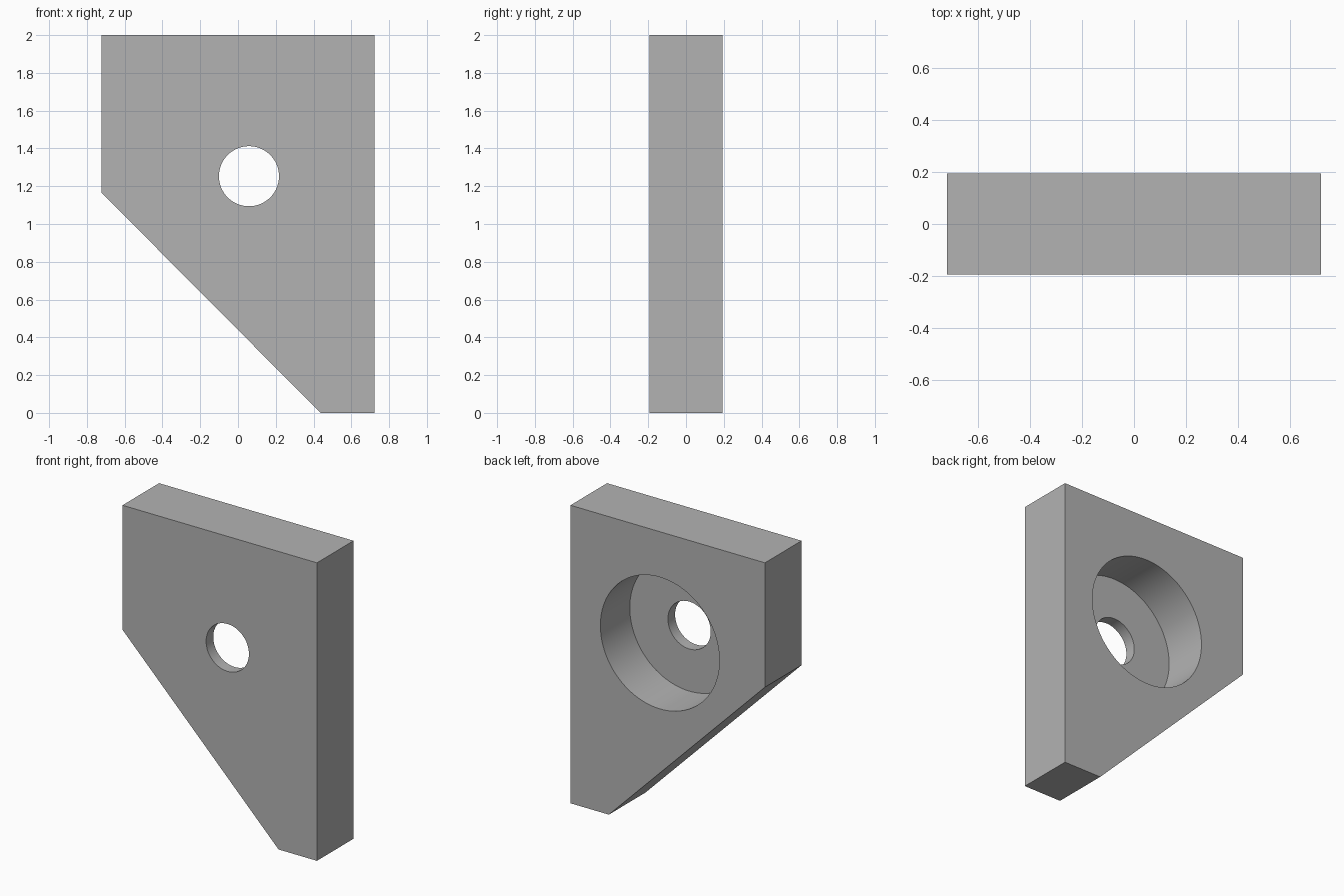
import bpy, bmesh, math

default_cube = bpy.data.objects.get("Cube")
if default_cube:
    bpy.data.objects.remove(default_cube, do_unlink=True)

HALF_DEPTH = 0.194
FLOOR_Y = -0.118          # floor of the counterbore
HOLE_X, HOLE_Z = 0.058, 1.253

# Single grey material
grey = bpy.data.materials.new("plain grey")
grey.use_nodes = True
colour = (0.45, 0.45, 0.45, 1)
grey.diffuse_color = colour
grey.node_tree.nodes["Principled BSDF"].inputs["Base Color"].default_value = colour

# Plate: clipped-corner outline extruded from front to back
outline = [(0.437, 0), (0.722, 0), (0.722, 2), (-0.722, 2), (-0.722, 1.165)]
bm = bmesh.new()
front = bm.faces.new([bm.verts.new((x, -HALF_DEPTH, z)) for x, z in outline])
extruded = bmesh.ops.extrude_face_region(bm, geom=[front])["geom"]
bmesh.ops.translate(bm, vec=(0, 2 * HALF_DEPTH, 0),
                    verts=[v for v in extruded if isinstance(v, bmesh.types.BMVert)])
bmesh.ops.recalc_face_normals(bm, faces=bm.faces)
mesh = bpy.data.meshes.new("bracket_plate")
bm.to_mesh(mesh)
bm.free()
plate = bpy.data.objects.new("bracket_plate", mesh)
bpy.context.collection.objects.link(plate)
mesh.materials.append(grey)


def bore(name, radius, y_start, y_end):
    """Cut a round bore along y through the plate."""
    bpy.ops.mesh.primitive_cylinder_add(
        vertices=96, radius=radius, depth=y_end - y_start,
        location=(HOLE_X, (y_start + y_end) / 2, HOLE_Z),
        rotation=(math.pi / 2, 0, 0))
    cutter = bpy.context.object
    cutter.name = name
    cutter.hide_render = True
    cutter.data.materials.append(grey)
    bpy.context.view_layer.objects.active = plate
    cut = plate.modifiers.new(name, "BOOLEAN")
    cut.operation = "DIFFERENCE"
    cut.solver = "EXACT"
    cut.object = cutter
    bpy.ops.object.modifier_apply(modifier=cut.name)
    bpy.data.objects.remove(cutter, do_unlink=True)


# Wide counterbore from the back, then the through hole
bore("counterbore_cutter", 0.442, FLOOR_Y, 0.5)
bore("through_hole_cutter", 0.159, -0.5, 0.5)

# Smooth bore walls, crisp edges
bpy.ops.object.select_all(action="DESELECT")
plate.select_set(True)
bpy.context.view_layer.objects.active = plate
bpy.ops.object.shade_smooth_by_angle(angle=math.radians(30))
